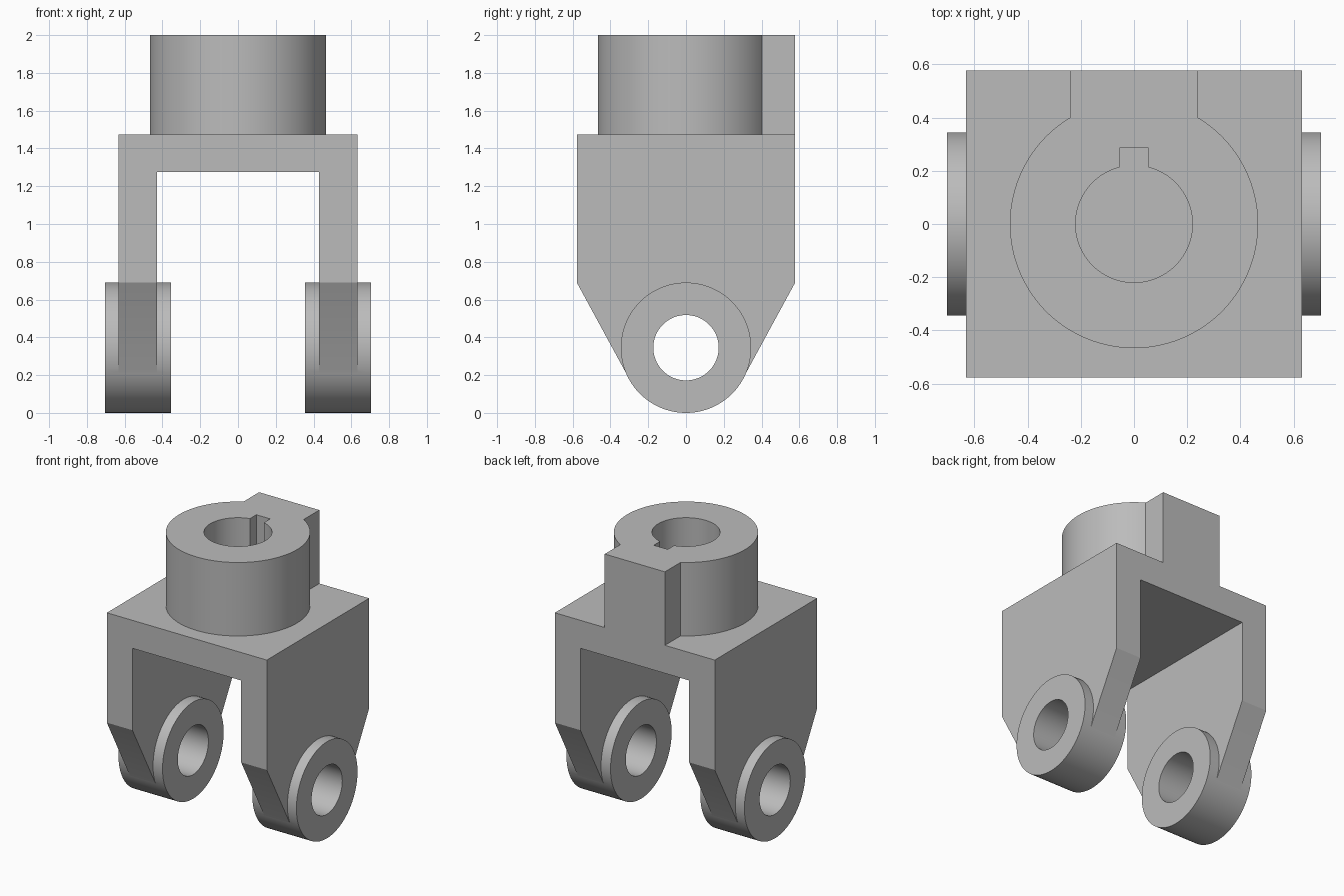
import bpy, bmesh, math
from mathutils import Matrix, Vector

if "Cube" in bpy.data.objects:
    bpy.data.objects.remove(bpy.data.objects["Cube"], do_unlink=True)

# Main dimensions
HALF_W, HALF_D = 0.632, 0.578       # yoke block
TOP, CEILING, SHOULDER = 1.475, 1.275, 0.69
GAP = 0.43                          # half width of the channel
PIN_Z, LUG_R, PIN_R = 0.345, 0.345, 0.173
LUG_IN, LUG_OUT = 0.355, 0.703
HUB_R, BORE_R = 0.467, 0.22

metal = bpy.data.materials.new("plain grey")
metal.use_nodes = True
grey = (0.5, 0.5, 0.5, 1)
metal.diffuse_color = grey
metal.node_tree.nodes["Principled BSDF"].inputs["Base Color"].default_value = grey


def arc(radius, start, end, steps, cy=0):
    """Points on an arc, angles in radians."""
    return [(radius * math.cos(a), cy + radius * math.sin(a))
            for a in (start + (end - start) * i / steps for i in range(steps + 1))]


def prism(name, outline, low, high, axis="Z"):
    """Extrude an outline: (x, y) along Z, or (y, z) along X."""
    bm = bmesh.new()
    place = (lambda p: (p[0], p[1], low)) if axis == "Z" else (lambda p: (low, p[0], p[1]))
    face = bm.faces.new([bm.verts.new(place(p)) for p in outline])
    push = Vector((0, 0, high - low)) if axis == "Z" else Vector((high - low, 0, 0))
    moved = bmesh.ops.extrude_face_region(bm, geom=[face])["geom"]
    bmesh.ops.translate(bm, vec=push, verts=[v for v in moved if isinstance(v, bmesh.types.BMVert)])
    # the first cap stays behind as the closing face
    bmesh.ops.recalc_face_normals(bm, faces=bm.faces)
    mesh = bpy.data.meshes.new(name)
    bm.to_mesh(mesh)
    bm.free()
    mesh.materials.append(metal)
    obj = bpy.data.objects.new(name, mesh)
    bpy.context.collection.objects.link(obj)
    return obj


def combine(target, tool, operation):
    """Apply an exact boolean and discard the tool."""
    mod = target.modifiers.new(operation.lower(), "BOOLEAN")
    mod.object, mod.operation, mod.solver = tool, operation, "EXACT"
    bpy.context.view_layer.objects.active = target
    bpy.ops.object.modifier_apply(modifier=mod.name)
    bpy.data.objects.remove(tool, do_unlink=True)


def rect(half_w, y0, y1):
    return [(-half_w, y0), (half_w, y0), (half_w, y1), (-half_w, y1)]


def circle(radius, cy=0, steps=96):
    return arc(radius, 0, math.tau, steps, cy)[:-1]


# Yoke block: side profile tapering tangentially to the rounded tips
tip_r = LUG_R - 0.002
rise = SHOULDER - PIN_Z
tangent = math.atan2(rise, HALF_D) - math.acos(tip_r / math.hypot(HALF_D, rise))
side = [(-HALF_D, SHOULDER), (-HALF_D, TOP), (HALF_D, TOP), (HALF_D, SHOULDER)]
side += arc(tip_r, tangent, -math.pi - tangent, 32, PIN_Z)
yoke = prism("yoke", side, -HALF_W, HALF_W, "X")
combine(yoke, prism("channel", rect(GAP, -1, 1), -1, CEILING), "DIFFERENCE")

# Round lugs at the arm tips, then the cross pin hole
for s in (-1, 1):
    low, high = sorted((s * LUG_IN, s * LUG_OUT))
    combine(yoke, prism("lug", circle(LUG_R, PIN_Z), low, high, "X"), "UNION")
combine(yoke, prism("pin_hole", circle(PIN_R, PIN_Z), -1, 1, "X"), "DIFFERENCE")

# Hub with a square back rib and a blind keyed bore
rib = 0.238
a = math.acos(rib / HUB_R)
hub_outline = [(rib, HALF_D), (-rib, HALF_D)] + arc(HUB_R, math.pi - a, math.tau + a, 96)
key = 0.055
b = math.acos(key / BORE_R)
bore_outline = [(key, 0.285), (-key, 0.285)] + arc(BORE_R, math.pi - b, math.tau + b, 80)
combine(yoke, prism("hub", hub_outline, TOP - 0.1, 2), "UNION")
combine(yoke, prism("bore", bore_outline, TOP, 2.2), "DIFFERENCE")

# Smooth curved walls, crisp edges
bpy.ops.object.select_all(action="DESELECT")
yoke.select_set(True)
bpy.context.view_layer.objects.active = yoke
bpy.ops.object.shade_smooth_by_angle(angle=math.radians(20))
